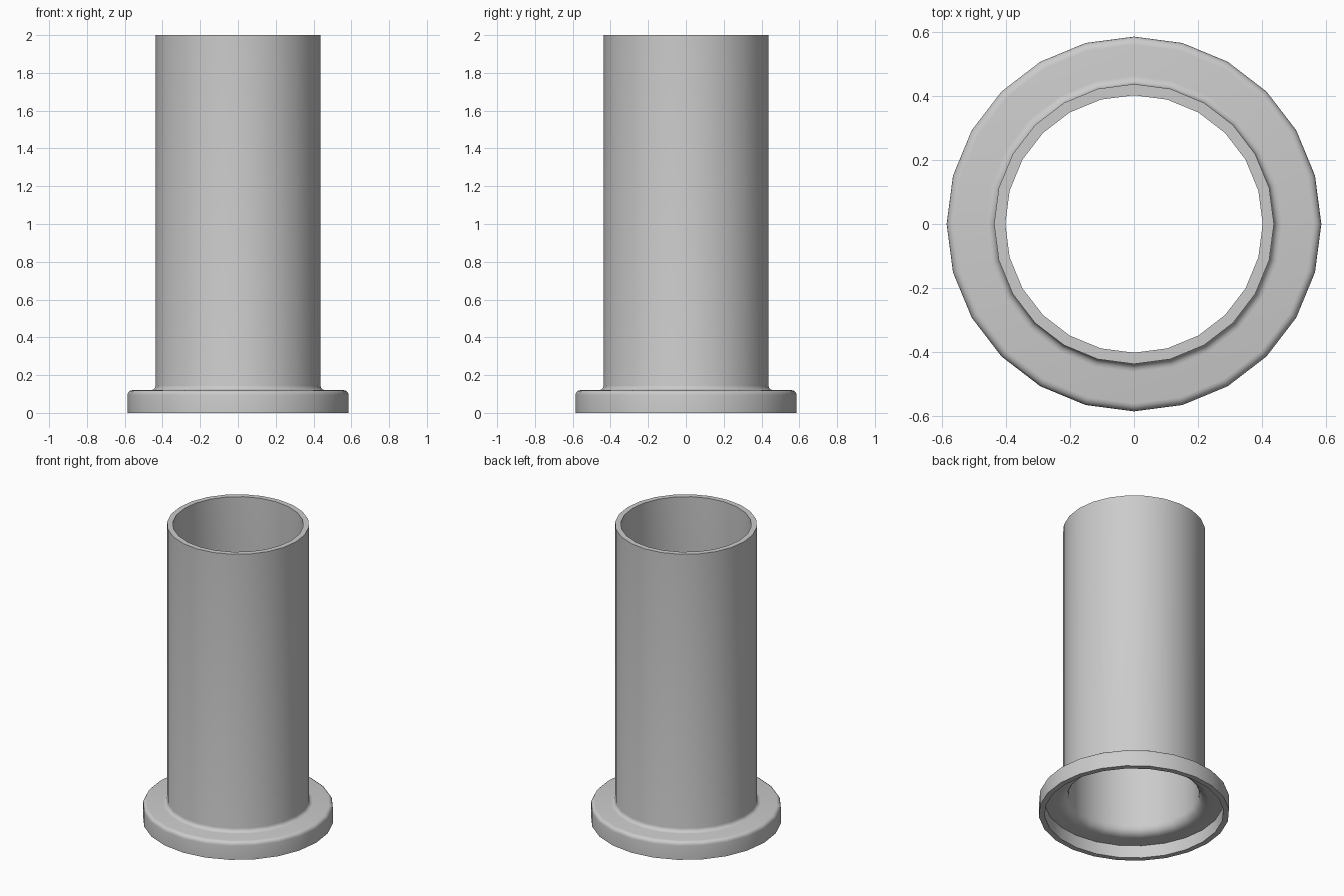
import bpy
import bmesh
import math

cube = bpy.data.objects.get("Cube")
if cube:
    bpy.data.objects.remove(cube, do_unlink=True)

SIDES = 24

grey = bpy.data.materials.new("plain grey")
grey.use_nodes = True
colour = (0.6, 0.6, 0.6, 1.0)
grey.diffuse_color = colour
grey.node_tree.nodes["Principled BSDF"].inputs["Base Color"].default_value = colour


def arc(cx, cz, r, start, end, steps):
    """Points (radius, height) along a rounded corner, angles in degrees."""
    pts = []
    for i in range(steps + 1):
        a = math.radians(start + (end - start) * i / steps)
        pts.append((cx + r * math.cos(a), cz + r * math.sin(a)))
    return pts


def lathe(name, profile, material):
    """Revolve a closed (radius, height) profile about z."""
    bm = bmesh.new()
    rings = []
    for i in range(SIDES):
        a = 2 * math.pi * i / SIDES
        rings.append([bm.verts.new((r * math.cos(a), r * math.sin(a), z))
                      for r, z in profile])
    n = len(profile)
    for i in range(SIDES):
        here, there = rings[i], rings[(i + 1) % SIDES]
        for j in range(n):
            k = (j + 1) % n
            bm.faces.new((here[j], there[j], there[k], here[k]))
    bmesh.ops.recalc_face_normals(bm, faces=bm.faces)
    mesh = bpy.data.meshes.new(name)
    bm.to_mesh(mesh)
    bm.free()
    mesh.materials.append(material)
    obj = bpy.data.objects.new(name, mesh)
    bpy.context.collection.objects.link(obj)
    bpy.ops.object.select_all(action='DESELECT')
    obj.select_set(True)
    bpy.context.view_layer.objects.active = obj
    bpy.ops.object.shade_smooth_by_angle(angle=math.radians(35))
    return obj


# Outer skin: tube, fillet into the flange, rounded rim, flange wall
outer = [(0.437, 2.0)]
outer += arc(0.462, 0.145, 0.025, 180, 270, 4)
outer += arc(0.56, 0.095, 0.025, 90, 0, 4)
outer += [(0.585, 0.0)]

# Inner skin: hollow underside of the flange, flared mouth, bore
inner = [(0.55, 0.0), (0.55, 0.085)]
inner += arc(0.462, 0.145, 0.06, 270, 180, 4)
inner += [(0.402, 2.0)]

lathe("flanged_tube", outer + inner, grey)
